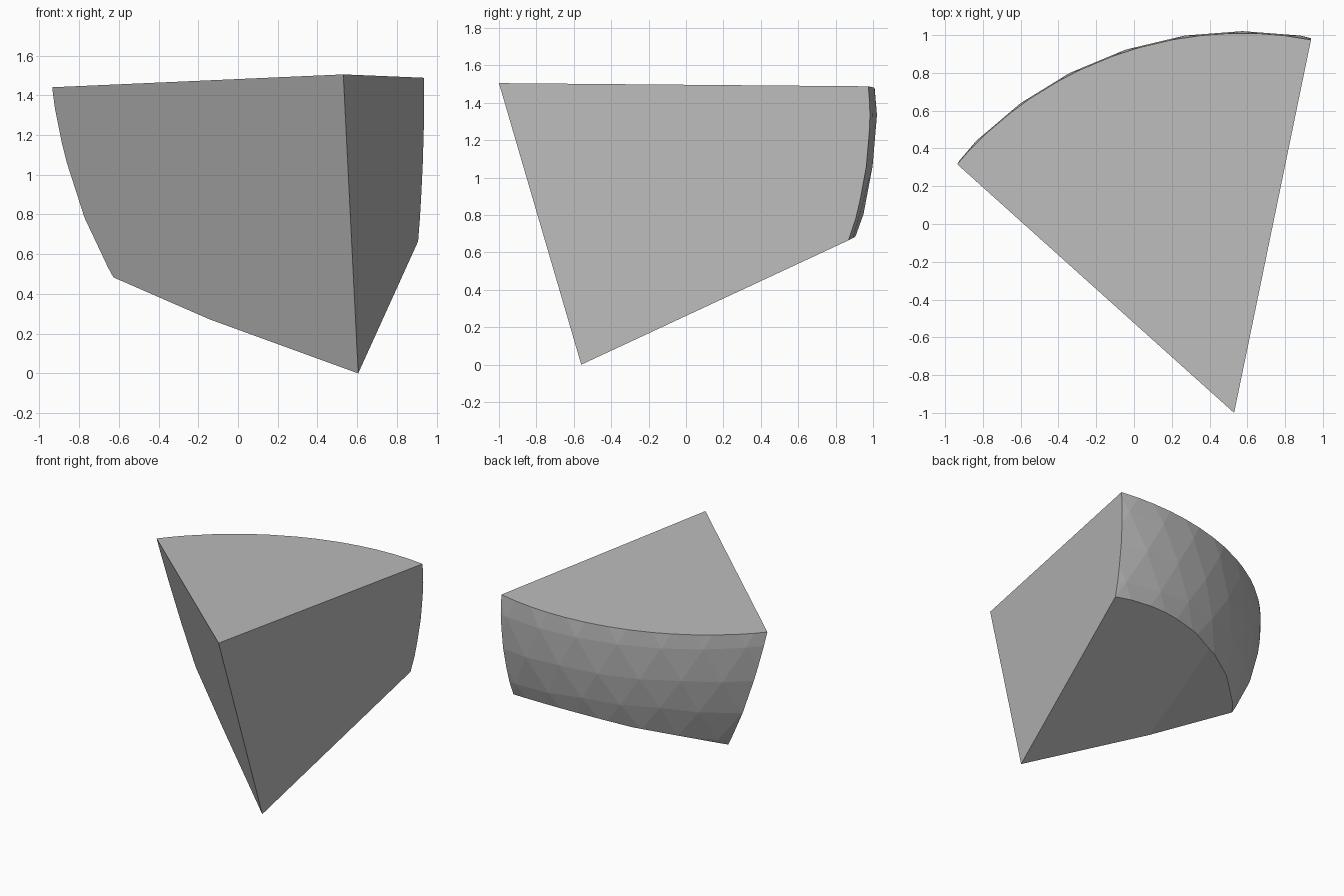
import bpy, bmesh
from mathutils import Vector as V

if "Cube" in bpy.data.objects:
    bpy.data.objects.remove(bpy.data.objects["Cube"])

# Corners of the wedge
apex_top = V((0.53, -1.0, 1.505))
apex_low = V((0.605, -0.56, 0.0))
left_top = V((-0.94, 0.32, 1.44))
right_top = V((0.937, 0.975, 1.488))
right_low = V((0.905, 0.88, 0.67))
left_low = V((-0.61, 0.351, 0.475))
left_kink = V((-0.14, 0.005, 0.27))
rim_kink = V((0.0, 0.79, 0.63))
inside = V((0.1, 0.1, 1.0))

# Ball that gives the rounded outer face
bm = bmesh.new()
bmesh.ops.create_icosphere(bm, subdivisions=4, radius=2.0)
bmesh.ops.translate(bm, verts=bm.verts, vec=V((0.574, -0.979, 1.335)))


def slice_off(a, b, c):
    """Cut along the plane through three points, keep the inner side, cap it."""
    n = (b - a).cross(c - a).normalized()
    if n.dot(inside - a) > 0:
        n = -n
    cut = bmesh.ops.bisect_plane(bm, geom=bm.verts[:] + bm.edges[:] + bm.faces[:],
                                 dist=1e-5, plane_co=a, plane_no=n, clear_outer=True)
    edges = [e for e in cut["geom_cut"]
             if isinstance(e, bmesh.types.BMEdge) and e.is_valid and e.is_boundary]
    bmesh.ops.holes_fill(bm, edges=edges, sides=0)


slice_off(apex_top, left_top, right_top)       # top
slice_off(apex_top, apex_low, left_top)        # left side
slice_off(apex_top, apex_low, right_top)       # right side
slice_off(apex_low, right_low, left_kink)      # underside
slice_off(left_kink, left_low, rim_kink)       # bent part of the underside

bmesh.ops.recalc_face_normals(bm, faces=bm.faces)
mesh = bpy.data.meshes.new("rock_wedge")
bm.to_mesh(mesh)
bm.free()

# Plain grey stone, flat shaded
mat = bpy.data.materials.new("grey stone")
mat.diffuse_color = (0.5, 0.5, 0.5, 1)
mat.use_nodes = True
mat.node_tree.nodes["Principled BSDF"].inputs["Base Color"].default_value = mat.diffuse_color
mesh.materials.append(mat)
wedge = bpy.data.objects.new("rock_wedge", mesh)
bpy.context.collection.objects.link(wedge)
